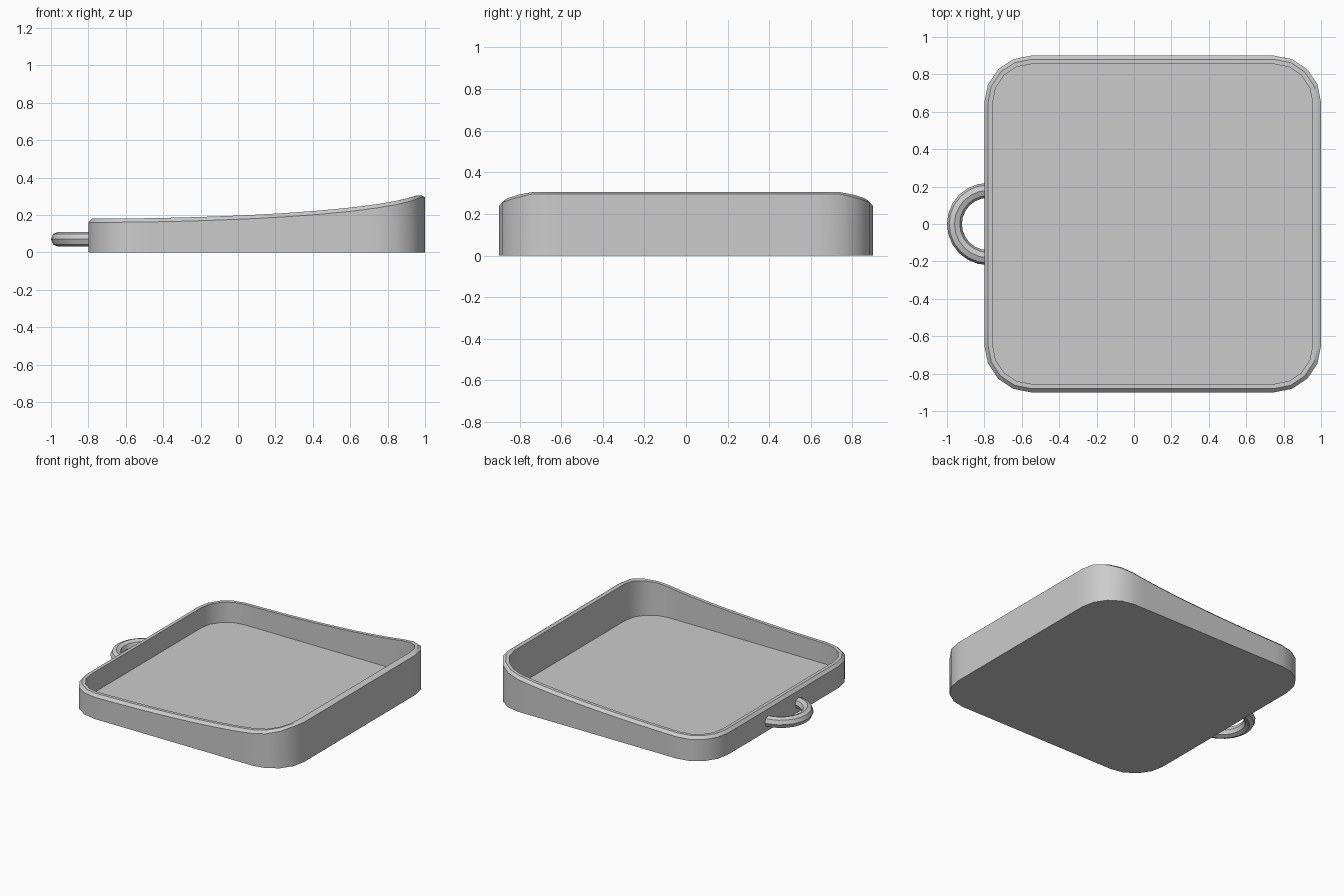
import bpy, bmesh
from math import sin, cos, pi, sqrt

if "Cube" in bpy.data.objects:
    bpy.data.objects.remove(bpy.data.objects["Cube"])

CX, HALF, RADIUS, FLOOR = 0.1, 0.9, 0.25, 0.03


def rim_height(x):
    # quarter-ellipse sweep, low at the handle and high at the far edge
    t = min(max((x + 0.8) / 1.8, 0), 1)
    return 0.16 + 0.16 * (1 - sqrt(1 - t * t))


def outline(inset, seg=4, div=16):
    # rounded square with subdivided straight sides
    h, r = HALF - inset, RADIUS - inset
    corners = []
    for k, (sx, sy) in enumerate([(1, 1), (-1, 1), (-1, -1), (1, -1)]):
        a0 = k * pi / 2
        corners.append([(CX + sx * (h - r) + r * cos(a0 + i * pi / 2 / seg),
                         sy * (h - r) + r * sin(a0 + i * pi / 2 / seg))
                        for i in range(seg + 1)])
    pts = []
    for k, c in enumerate(corners):
        pts += c
        a, b = c[-1], corners[(k + 1) % 4][0]
        pts += [(a[0] + (b[0] - a[0]) * i / div, a[1] + (b[1] - a[1]) * i / div)
                for i in range(1, div)]
    return pts


def bridge(bm, a, b, closed=True):
    n = len(a)
    for i in range(n if closed else n - 1):
        j = (i + 1) % n
        bm.faces.new((a[i], a[j], b[j], b[i]))


def finish(bm, name, angle):
    bmesh.ops.recalc_face_normals(bm, faces=bm.faces)
    me = bpy.data.meshes.new(name)
    bm.to_mesh(me)
    bm.free()
    ob = bpy.data.objects.new(name, me)
    bpy.context.collection.objects.link(ob)
    bpy.ops.object.select_all(action='DESELECT')
    ob.select_set(True)
    bpy.context.view_layer.objects.active = ob
    bpy.ops.object.shade_smooth_by_angle(angle=angle)


# Tray: outer wall, chamfered rim, inner wall and floor
bm = bmesh.new()
rings = [
    (0.0, lambda x: 0.0),
    (0.0, lambda x: min(rim_height(x), 0.295)),
    (0.02, lambda x: min(rim_height(x) + 0.02, 0.305)),
    (0.045, lambda x: min(rim_height(x) + 0.02, 0.305)),
    (0.045, lambda x: FLOOR),
]
loops = [[bm.verts.new((x, y, z(x))) for x, y in outline(inset)] for inset, z in rings]
for a, b in zip(loops, loops[1:]):
    bridge(bm, a, b)
bm.faces.new(loops[0])
bm.faces.new(loops[-1])
finish(bm, "tray", 0.5)

# Handle: half ring with an octagonal section
bm = bmesh.new()
sections = []
for i in range(13):
    a = pi / 2 + pi * i / 12
    sections.append([])
    for k in range(8):
        u = 2 * pi * k / 8
        r = 0.18 + 0.04 * cos(u)
        sections[-1].append(bm.verts.new((-0.78 + r * cos(a), r * sin(a), 0.07 + 0.04 * sin(u))))
for a, b in zip(sections, sections[1:]):
    bridge(bm, a, b)
bm.faces.new(sections[0])
bm.faces.new(sections[-1])
finish(bm, "handle_ring", 0.5)
